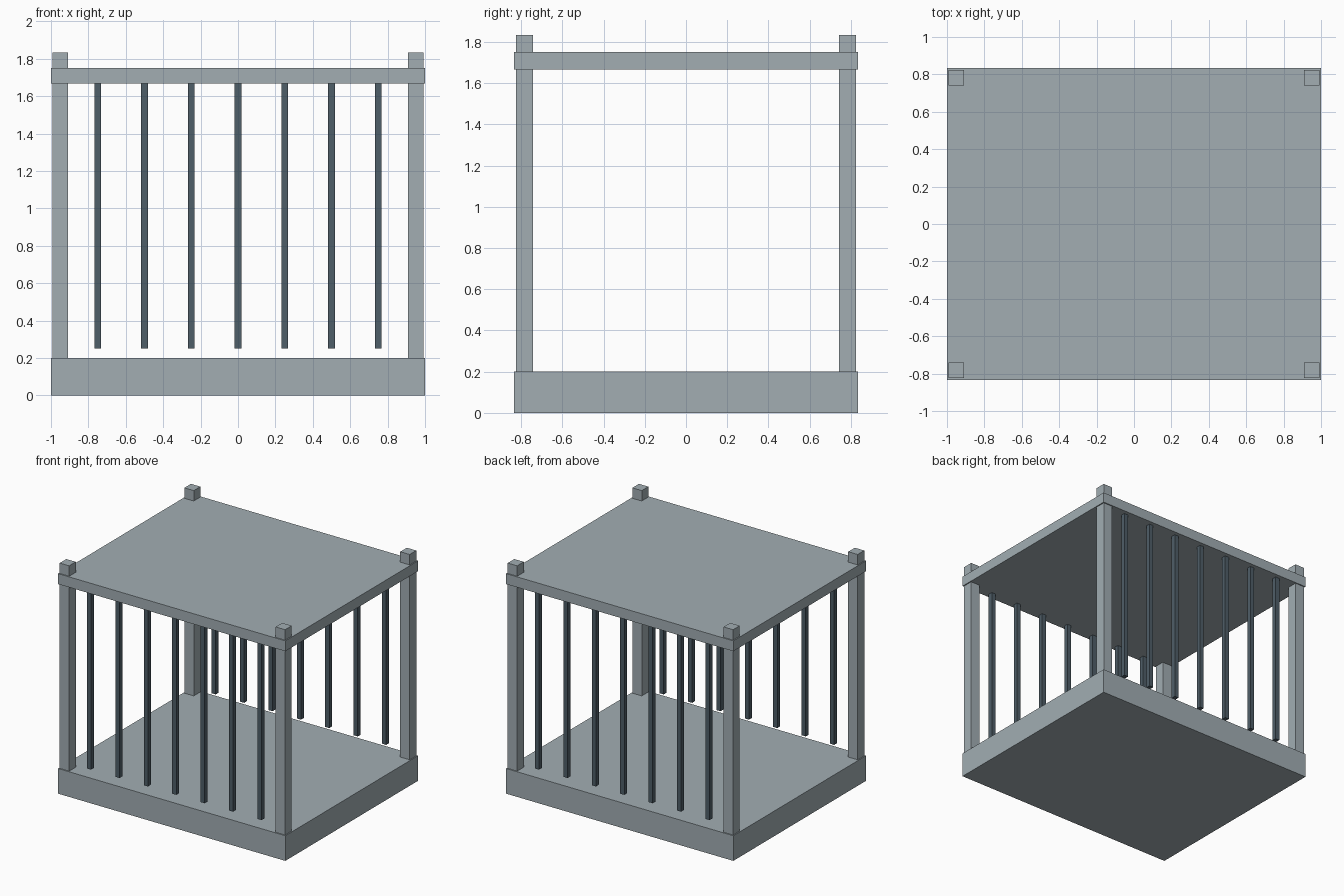
import bpy

cube = bpy.data.objects.get("Cube")
if cube:
    bpy.data.objects.remove(cube, do_unlink=True)


def make_material(name, rgb):
    mat = bpy.data.materials.new(name)
    mat.use_nodes = True
    colour = (*rgb, 1.0)
    mat.diffuse_color = colour
    mat.node_tree.nodes["Principled BSDF"].inputs["Base Color"].default_value = colour
    return mat


def box(name, x, y, z_low, z_high, width, depth, mat):
    bpy.ops.mesh.primitive_cube_add(size=1, location=(x, y, (z_low + z_high) / 2))
    obj = bpy.context.object
    obj.name = name
    obj.scale = (width, depth, z_high - z_low)
    bpy.ops.object.transform_apply(location=False, rotation=False, scale=True)
    obj.data.materials.append(mat)
    return obj


light_steel = make_material("light steel", (0.36, 0.42, 0.45))
dark_iron = make_material("dark iron", (0.078, 0.112, 0.138))

LENGTH, DEPTH = 2.0, 1.667
BASE_TOP, ROOF_LOW, ROOF_TOP, POST_TOP = 0.2, 1.667, 1.75, 1.833
POST, BAR = 0.083, 0.036
POST_X, ROW_Y = 0.95, 0.783

# Solid floor and roof slabs
box("base", 0, 0, 0, BASE_TOP, LENGTH, DEPTH, light_steel)
box("roof", 0, 0, ROOF_LOW, ROOF_TOP, LENGTH, DEPTH, light_steel)

for row, y in (("front", -ROW_Y), ("back", ROW_Y)):
    # Corner posts rise through the roof
    for side, x in (("right", -POST_X), ("left", POST_X)):
        box(f"{row}_{side}_post", x, y, BASE_TOP, POST_TOP, POST, POST, light_steel)
    # Bars hang from the roof, stopping short of the floor
    for i in range(7):
        box(f"{row}_bar_{i + 1}", (i - 3) * 0.25, y, 0.25, ROOF_LOW, BAR, BAR, dark_iron)
